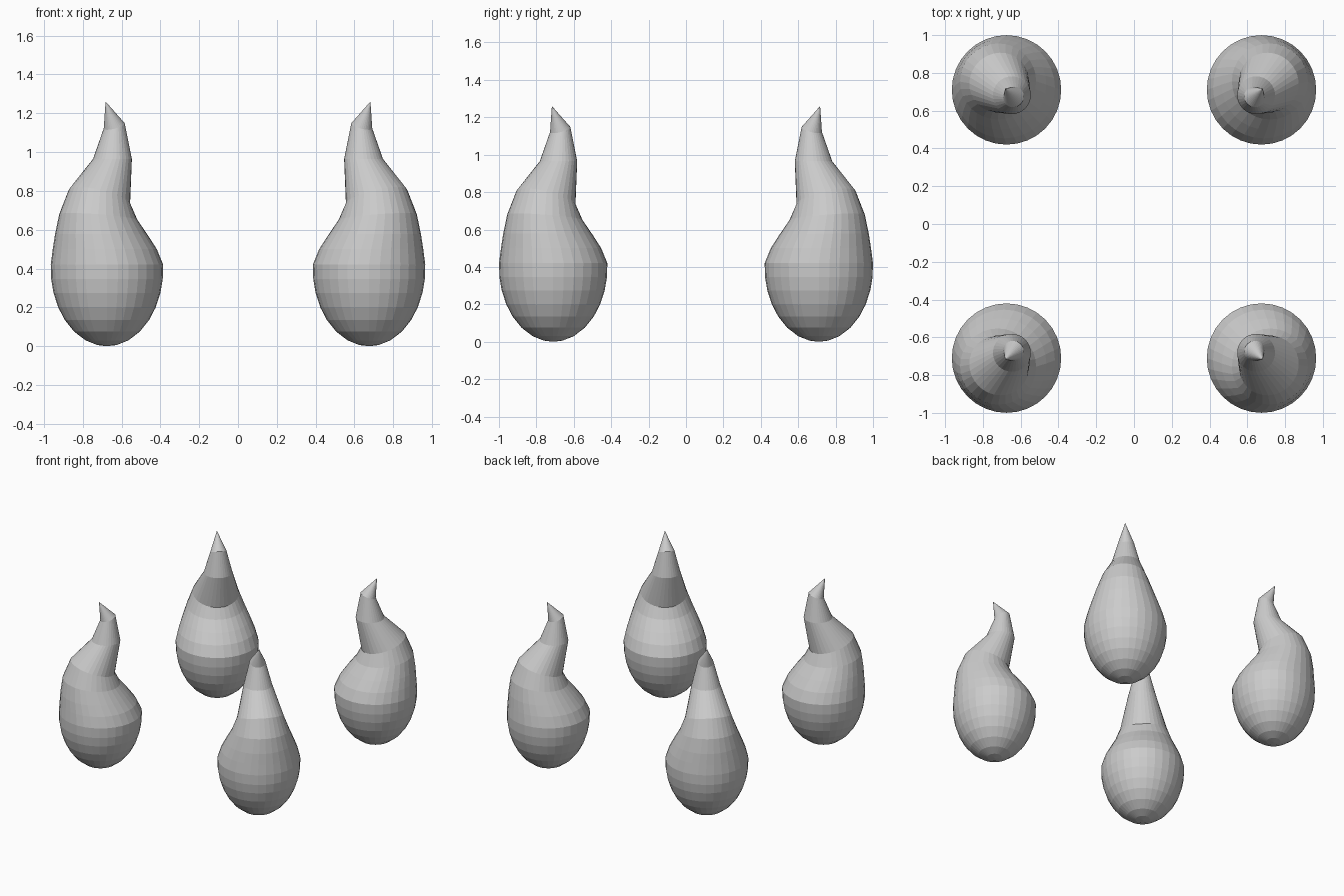
import bpy, bmesh, math
from mathutils import Vector

if "Cube" in bpy.data.objects:
    bpy.data.objects.remove(bpy.data.objects["Cube"])

SIDES = 32
CX, CY = 0.675, 0.71

# Rings of one flame: (lean toward centre, height, radius, tilt in degrees)
RINGS = [(0, z, 0.29 * math.sqrt(1 - ((0.4 - z) / 0.4) ** 2), 0)
         for z in (0.006, 0.03, 0.075, 0.135, 0.20, 0.275, 0.345, 0.42)]
RINGS += [
    (-0.016, 0.50, 0.268, 0),
    (-0.040, 0.575, 0.239, -1),
    (-0.063, 0.665, 0.202, -6),
    (-0.055, 0.77, 0.162, -18),
    (0.040, 0.965, 0.100, 0),
    (0.053, 1.134, 0.056, 20),
]
TIP = (-0.010, 1.26)


def flame(name, sx, sy):
    base = Vector((sx * CX, sy * CY, 0))
    inward = Vector((-sx, -sy, 0)).normalized()
    across = Vector((0, 0, 1)).cross(inward)
    up = Vector((0, 0, 1))
    bm = bmesh.new()
    loops = []
    for lean, z, r, tilt in RINGS:
        a = math.radians(tilt)
        axis = inward * math.cos(a) + up * math.sin(a)
        centre = base + inward * lean + up * z
        loops.append([bm.verts.new(centre + axis * r * math.cos(t) + across * r * math.sin(t))
                      for t in (2 * math.pi * i / SIDES for i in range(SIDES))])
    bottom = bm.verts.new(base)
    top = bm.verts.new(base + inward * TIP[0] + up * TIP[1])
    for i in range(SIDES):
        j = (i + 1) % SIDES
        bm.faces.new((bottom, loops[0][j], loops[0][i]))
        for lo, hi in zip(loops, loops[1:]):
            bm.faces.new((lo[i], lo[j], hi[j], hi[i]))
        bm.faces.new((loops[-1][i], loops[-1][j], top))
    bmesh.ops.recalc_face_normals(bm, faces=bm.faces)
    mesh = bpy.data.meshes.new(name)
    bm.to_mesh(mesh)
    bm.free()
    bpy.context.collection.objects.link(bpy.data.objects.new(name, mesh))


# Four flames leaning toward the middle
for sx, side in ((-1, "left"), (1, "right")):
    for sy, end in ((-1, "front"), (1, "back")):
        flame(f"flame_{end}_{side}", sx, sy)
